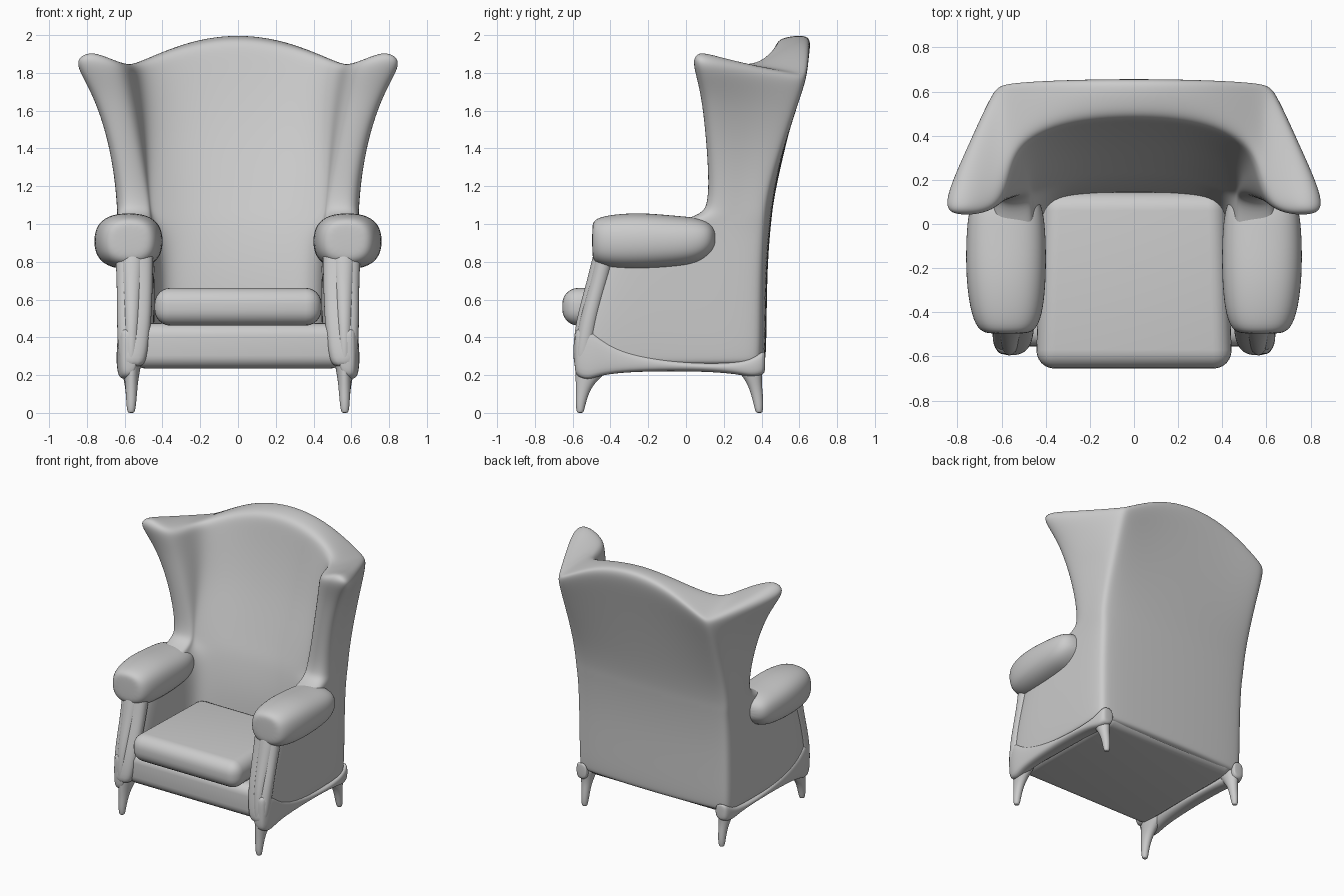
import bpy, bmesh
from math import cos, sin, pi, copysign


def finish(name, bm, subdiv=2, mirror=False):
    bmesh.ops.recalc_face_normals(bm, faces=bm.faces)
    me = bpy.data.meshes.new(name)
    bm.to_mesh(me)
    bm.free()
    for p in me.polygons:
        p.use_smooth = True
    ob = bpy.data.objects.new(name, me)
    bpy.context.collection.objects.link(ob)
    if mirror:
        ob.modifiers.new("Mirror", 'MIRROR')
    if subdiv:
        s = ob.modifiers.new("Subdivision", 'SUBSURF')
        s.levels = s.render_levels = subdiv
    return ob


def skin(bm, rings):
    vs = [[bm.verts.new(p) for p in r] for r in rings]
    n = len(vs[0])
    for a, b in zip(vs, vs[1:]):
        for i in range(n):
            j = (i + 1) % n
            bm.faces.new((a[i], a[j], b[j], b[i]))
    return vs


def loft(name, rings, subdiv=2, mirror=True):
    bm = bmesh.new()
    vs = skin(bm, rings)
    bm.faces.new(vs[0])
    bm.faces.new(vs[-1])
    return finish(name, bm, subdiv, mirror)


def oval(rx, ry, n=12, e=1.0):
    pts = []
    for i in range(n):
        c, s = cos(2 * pi * i / n), sin(2 * pi * i / n)
        pts.append((rx * copysign(abs(c) ** e, c), ry * copysign(abs(s) ** e, s)))
    return pts


def upright(rows, e=1.0):
    # rows: z, x, y, rx, ry
    return [[(x + a, y + b, z) for a, b in oval(rx, ry, 12, e)] for z, x, y, rx, ry in rows]


def rounded_box(name, x, y0, y1, z0, z1, bevel, back_scale=1.0):
    bm = bmesh.new()
    bmesh.ops.create_cube(bm, size=1)
    for v in bm.verts:
        back = v.co.y > 0
        v.co = (v.co.x * 2 * x * (back_scale if back else 1),
                y1 if back else y0, z1 if v.co.z > 0 else z0)
    ob = finish(name, bm, 0)
    b = ob.modifiers.new("Bevel", 'BEVEL')
    b.width, b.segments = bevel, 6
    return ob


# Back, wings and side panels: one U-shaped shell lofted upwards
def lerp(a, b, t):
    return (a[0] + (b[0] - a[0]) * t, a[1] + (b[1] - a[1]) * t)


TOPS = [2.02, 1.965, 1.81, 1.80, 1.85, 1.90, 1.93, 1.87, 1.855, 1.86, 1.95, 2.01]


def shell_ring(z, W, yb, tx, ty, ti, wi, yi, dip):
    corner, tip = (W, yb - 0.05), (tx, ty + 0.06)
    inner, wing = (wi, yi - dip), (ti, ty + 0.02)
    half = [(0, yb), (W * .5, yb - .005), (W - .04, yb - .02), corner,
            lerp(corner, tip, .5), tip, (tx - .05, ty), wing,
            lerp(wing, inner, .55), inner, (wi * .6, yi - dip * .2), (0, yi)]
    pts = []
    for (x, y), top in zip(half, TOPS):
        h = z if z <= 1.2 else 1.2 + (z - 1.2) * (top - 1.2) / 0.8
        pts.append((x, y, h))
    return pts + [(-x, y, h) for x, y, h in pts[10:0:-1]]


levels = [
    (.25, .62, .41, .625, -.575, .46, .43, .14, .05),
    (.28, .632, .425, .635, -.585, .46, .43, .14, .05),
    (.48, .635, .428, .645, -.565, .45, .43, .14, .05),
    (.75, .635, .432, .645, -.475, .45, .43, .16, .05),
    (.94, .635, .445, .64, -.42, .46, .44, .20, .07),
    (1.03, .635, .455, .64, .06, .47, .45, .225, .08),
    (1.10, .635, .462, .645, .105, .48, .455, .25, .09),
    (1.25, .635, .49, .66, .11, .50, .465, .30, .10),
    (1.50, .635, .55, .705, .095, .53, .475, .38, .11),
    (1.75, .64, .615, .785, .07, .57, .49, .44, .12),
    (1.91, .64, .658, .875, .03, .60, .51, .47, .12),
    (1.97, .635, .660, .872, .03, .61, .52, .485, .12),
    (2.00, .61, .635, .81, .07, .65, .54, .525, .12),
]
bm = bmesh.new()
vs = skin(bm, [shell_ring(*l) for l in levels])
for ring in (vs[0], vs[-1]):
    left = [ring[0]] + [ring[22 - i] for i in range(1, 11)] + [ring[11]]
    for side in (ring[:12], left):
        for i in range(5):
            bm.faces.new((side[i], side[i + 1], side[10 - i], side[11 - i]))
finish("back_and_wings", bm, 3)

# Rolled arms, fullest towards the front
arm = [(-.497, .575, .915, .07, .07), (-.49, .575, .91, .125, .115),
       (-.42, .576, .907, .164, .143), (-.25, .58, .91, .186, .155),
       (-.05, .58, .907, .184, .138), (.06, .58, .912, .172, .125),
       (.13, .58, .925, .145, .085), (.16, .575, .925, .07, .035)]
loft("arm", [[(cx + a, y, cz + b) for a, b in oval(rx, rz, 16, .8)]
             for y, cx, cz, rx, rz in arm])

# Broad front of each arm support, with a raised ridge down its middle
loft("front_support", upright([
    (.24, .56, -.545, .06, .05), (.30, .556, -.545, .08, .055),
    (.48, .55, -.52, .095, .055), (.70, .546, -.455, .098, .055),
    (.86, .55, -.42, .105, .06), (.92, .55, -.40, .10, .06)], .8))
loft("front_pillar", upright([
    (.22, .565, -.555, .025, .03), (.30, .565, -.56, .035, .042),
    (.48, .562, -.54, .045, .05), (.70, .56, -.475, .055, .05),
    (.86, .56, -.44, .07, .05), (.92, .56, -.42, .06, .04)]))

# Seat frame and cushion
rounded_box("seat_base", .56, -.555, .40, .235, .475, .07)
rounded_box("seat_cushion", .445, -.655, .145, .462, .662, .085, .94)

# Arched side aprons: y, lower z, upper z, outer x
apron = [(-.592, .22, .42, .605), (-.575, .19, .45, .625), (-.52, .17, .45, .64),
         (-.46, .195, .40, .644), (-.35, .212, .335, .643), (-.15, .22, .285, .642),
         (.10, .218, .262, .64), (.27, .205, .27, .638), (.35, .185, .29, .634),
         (.41, .20, .33, .625), (.42, .22, .32, .60)]
loft("side_apron", [[(.53, y, lo), (x - .02, y, lo), (x, y, lo + .02),
                     (x, y, hi - .015), (x - .02, y, hi), (.53, y, hi)]
                    for y, lo, hi, x in apron])

# Curved legs
loft("front_leg", upright([
    (0, .566, -.560, .012, .012), (.004, .566, -.560, .021, .020),
    (.05, .565, -.558, .027, .028), (.12, .564, -.546, .032, .038),
    (.18, .564, -.525, .038, .062), (.25, .562, -.48, .05, .11),
    (.28, .562, -.48, .05, .11)]))
loft("back_leg", upright([
    (0, .566, .388, .012, .012), (.004, .566, .387, .021, .020),
    (.05, .565, .384, .027, .028), (.12, .565, .372, .031, .034),
    (.18, .568, .355, .04, .046), (.25, .565, .33, .055, .08),
    (.28, .565, .33, .055, .08)]))
